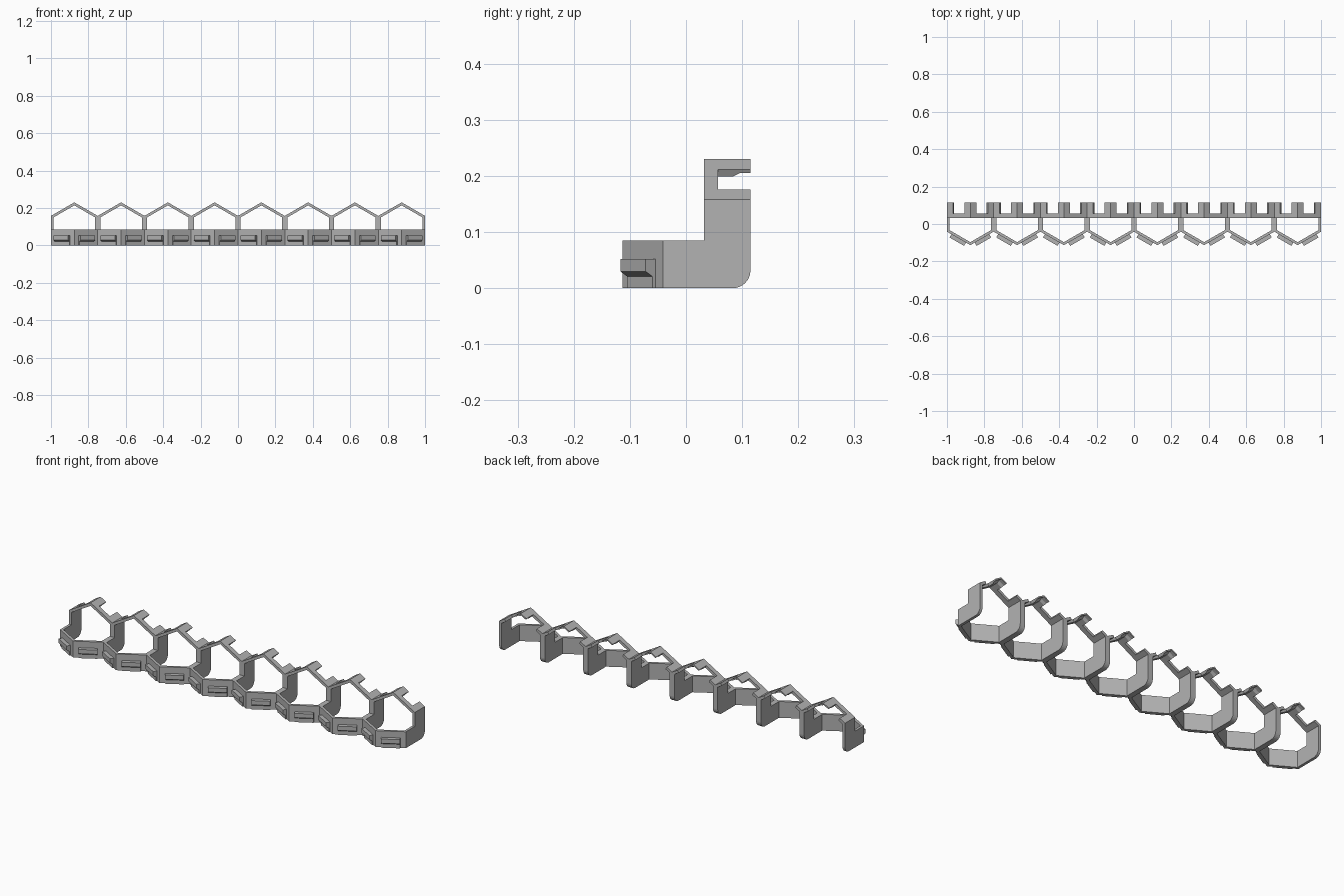
import bpy, bmesh, math

if "Cube" in bpy.data.objects:
    bpy.data.objects.remove(bpy.data.objects["Cube"])

CELLS, PITCH, T = 8, 0.25, 0.014
SLOPE = math.tan(math.radians(30))
HALF = PITCH / 2
RISE = HALF * SLOPE
DROP = T / math.cos(math.radians(30))      # band thickness measured vertically

grey = bpy.data.materials.new("grey plastic")
grey.diffuse_color = (0.45, 0.45, 0.45, 1)
grey.use_nodes = True
grey.node_tree.nodes["Principled BSDF"].inputs["Base Color"].default_value = grey.diffuse_color


def loft(name, sections):
    """Closed solid through matching rings of 3D points."""
    bm = bmesh.new()
    rings = [[bm.verts.new(p) for p in s] for s in sections]
    n = len(rings[0])
    for a, b in zip(rings, rings[1:]):
        for i in range(n):
            j = (i + 1) % n
            bm.faces.new((a[i], a[j], b[j], b[i]))
    bm.faces.new(rings[0])
    bm.faces.new(rings[-1])
    bmesh.ops.recalc_face_normals(bm, faces=bm.faces)
    me = bpy.data.meshes.new(name)
    bm.to_mesh(me)
    bm.free()
    me.materials.append(grey)
    ob = bpy.data.objects.new(name, me)
    bpy.context.collection.objects.link(ob)
    return ob


def zigzag(valley, drop):
    """Outline of a folded band running through all the cells."""
    top = [(-1 + i * HALF, valley + (RISE if i % 2 else 0)) for i in range(2 * CELLS + 1)]
    return top + [(x, v - drop) for x, v in reversed(top)]


def chevron(x, z, h, sign, t, left=True, right=True):
    """Short bent strip with square-cut ends; sign -1 is a peak, +1 a valley."""
    e = h + sign * t / 2
    zo, zi = z + sign * h * SLOPE, z + sign * h * SLOPE - t * 0.866
    mid = z - t / 0.866
    pts = [(x - h, zo)] if left else []
    pts += [(x, z)]
    pts += [(x + h, zo), (x + e, zi)] if right else []
    pts += [(x, mid)]
    pts += [(x - e, zi)] if left else []
    return pts


def along_y(profile, y):
    return [(a, y, b) for a, b in profile]


# Folded roof rail
rail = zigzag(0.158, DROP)
loft("roof_rail", [along_y(rail, 0.032), along_y(rail, 0.057)])

# Folded front panels, mirrored so the points face forward
front = [(x, -v) for x, v in zigzag(0.041, DROP)]
loft("front_panels", [[(x, y, z) for x, y in front] for z in (0, 0.085)])

# L-shaped dividing walls with a rounded rear foot, and their roof tabs
R = 0.032
arc = [(0.115 - R + R * math.sin(a), R - R * math.cos(a))
       for a in (math.radians(15 * i) for i in range(7))]
side = [(-0.033, 0)] + arc + [(0.115, 0.15), (0.032, 0.15), (0.032, 0.085), (-0.033, 0.085)]
for i in range(CELLS + 1):
    x = -1 + i * PITCH
    x0, x1 = max(-1, x - T), min(1, x + T)
    loft("dividing_wall", [[(px, y, z) for y, z in side] for px in (x0, x1)])
    tab = chevron(x, 0.158, 0.031, 1, T, i > 0, i < CELLS)
    loft("wall_tab", [along_y(tab, 0.057), along_y(tab, 0.115)])

# Profile of a front clip: backing plate with an undercut hook (depth, height)
clip = [(-0.002, 0), (0.006, 0), (0.006, 0.021), (0.02, 0.03), (0.02, 0.052), (-0.002, 0.052)]
for i in range(CELLS):
    x = -1 + HALF + i * PITCH
    # Peak tab with a thinned tip
    steps = [(0.057, T), (0.085, T), (0.097, T / 2), (0.115, T / 2)]
    loft("peak_tab", [along_y(chevron(x, 0.158 + RISE, 0.032, -1, t), y) for y, t in steps])
    # One clip centred on each of the two front panels
    for s in (-1, 1):
        cx, cy = x + s * HALF / 2, -0.041 - RISE / 2
        loft("front_clip", [[(cx + s * (0.866 * k + 0.5 * d), cy + 0.5 * k - 0.866 * d, z)
                             for d, z in clip] for k in (-0.045, 0.045)])
